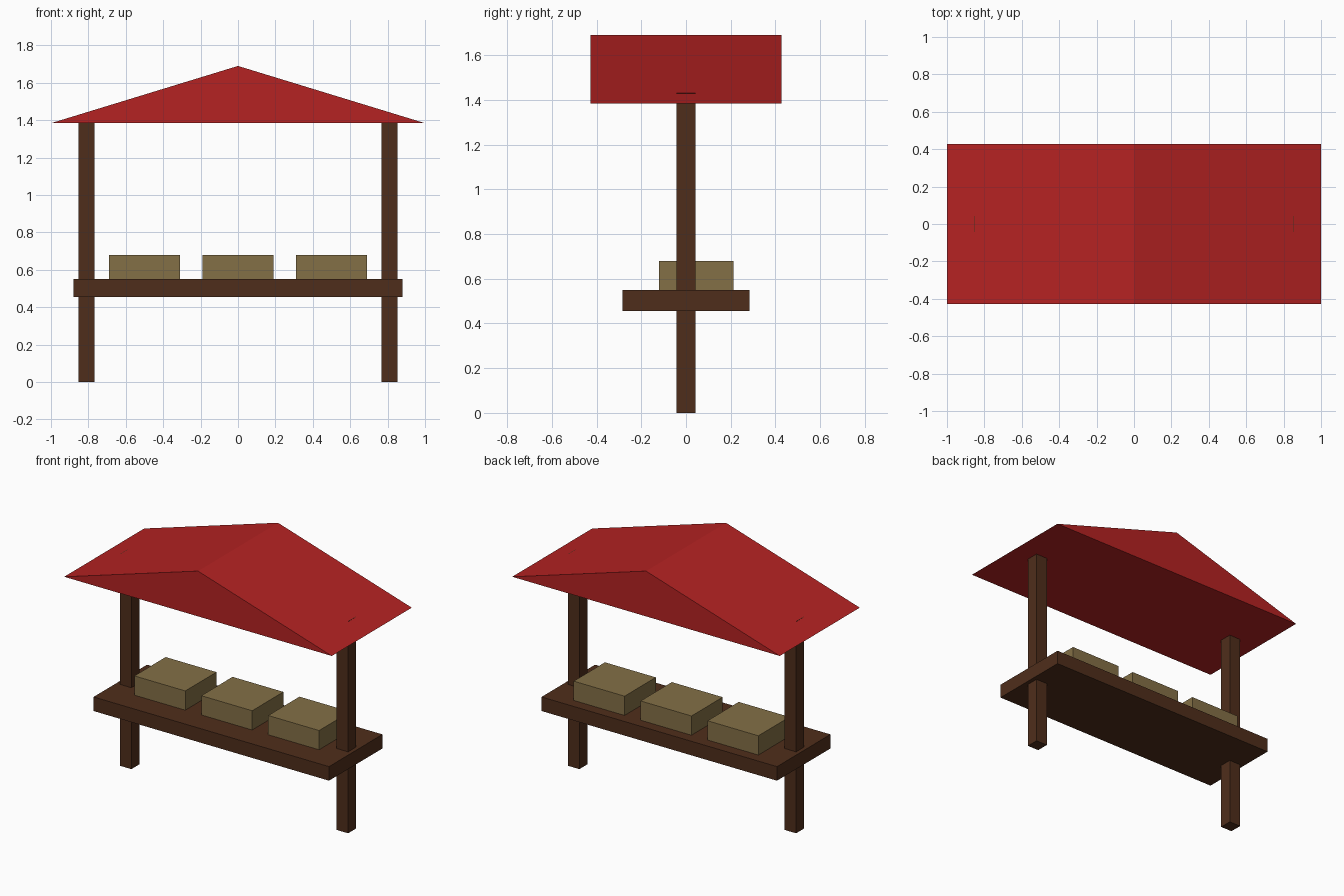
import bpy, bmesh

if "Cube" in bpy.data.objects:
    bpy.data.objects.remove(bpy.data.objects["Cube"])


def material(name, rgb):
    m = bpy.data.materials.new(name)
    m.diffuse_color = (*rgb, 1)
    m.use_nodes = True
    m.node_tree.nodes["Principled BSDF"].inputs["Base Color"].default_value = m.diffuse_color
    return m


WOOD = material("dark_wood", (0.078, 0.027, 0.011))
RED = material("red_roof", (0.46, 0.016, 0.016))
CRATE = material("crate_wood", (0.23, 0.16, 0.061))


def prism(name, profile, y0, y1, mat):
    """Extrude an (x, z) profile from y0 to y1."""
    bm = bmesh.new()
    face = bm.faces.new([bm.verts.new((x, y0, z)) for x, z in profile])
    ext = bmesh.ops.extrude_face_region(bm, geom=[face])
    verts = [g for g in ext["geom"] if isinstance(g, bmesh.types.BMVert)]
    bmesh.ops.translate(bm, verts=verts, vec=(0, y1 - y0, 0))
    bmesh.ops.recalc_face_normals(bm, faces=bm.faces)
    me = bpy.data.meshes.new(name)
    bm.to_mesh(me)
    bm.free()
    me.materials.append(mat)
    ob = bpy.data.objects.new(name, me)
    bpy.context.collection.objects.link(ob)
    return ob


def box(name, x, y, z, mat):
    profile = [(x[0], z[0]), (x[1], z[0]), (x[1], z[1]), (x[0], z[1])]
    return prism(name, profile, y[0], y[1], mat)


# Posts, their tops just reaching through the roof slope
for side, cx in (("left", -0.81), ("right", 0.81)):
    box(f"{side}_post", (cx - 0.043, cx + 0.043), (-0.043, 0.043), (0, 1.43), WOOD)

# Counter
box("counter", (-0.88, 0.88), (-0.285, 0.285), (0.455, 0.55), WOOD)

# Goods crates, set slightly towards the back
for side, cx in (("left", -0.5), ("middle", 0), ("right", 0.5)):
    box(f"{side}_crate", (cx - 0.19, cx + 0.19), (-0.12, 0.213), (0.55, 0.68), CRATE)

# Solid gable roof
prism("roof", [(-1, 1.384), (1, 1.384), (0, 1.69)], -0.427, 0.427, RED)
